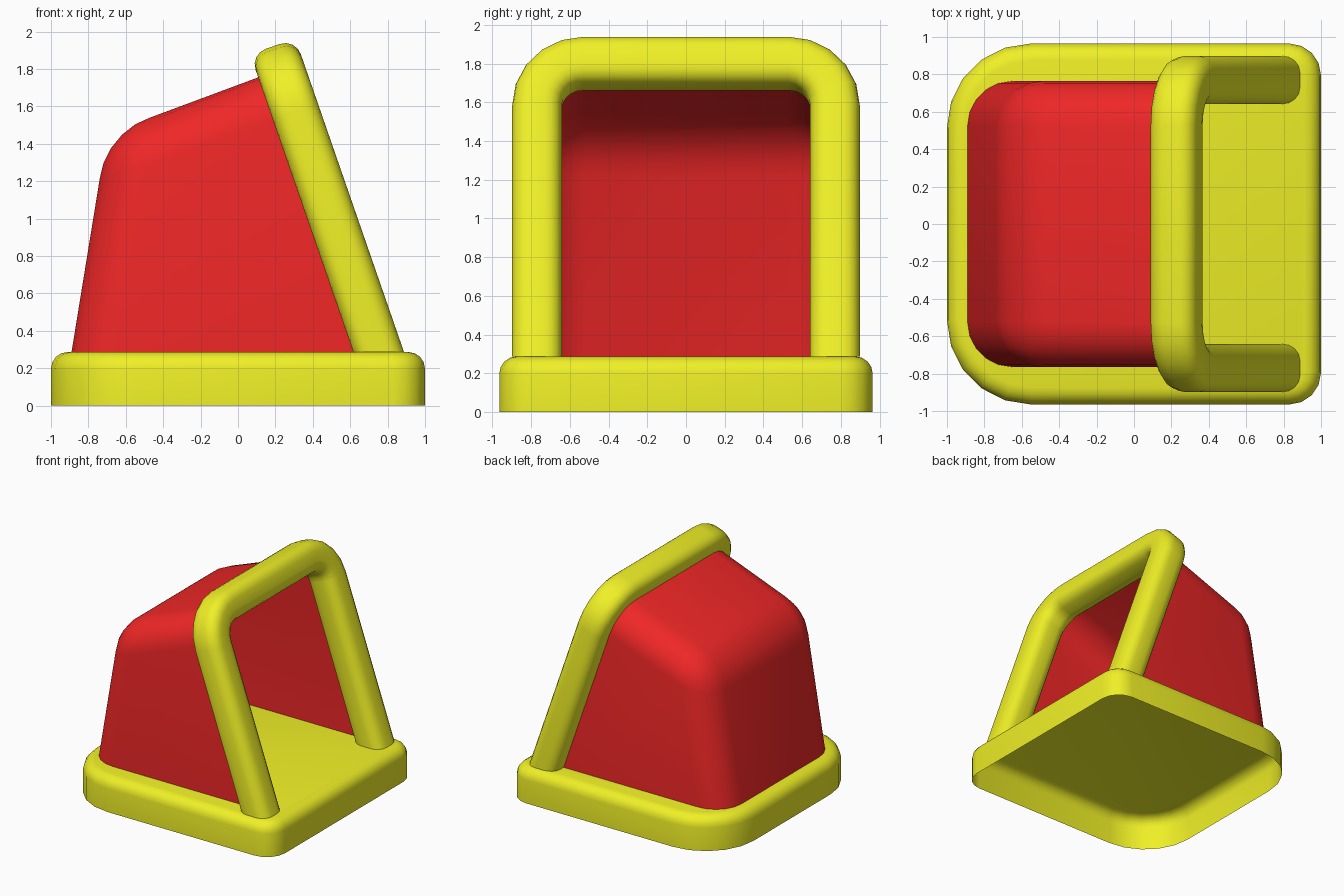
import bpy, bmesh
from math import sin, cos, pi, atan2, tan, radians
from mathutils import Vector

if "Cube" in bpy.data.objects:
    bpy.data.objects.remove(bpy.data.objects["Cube"])

DECK = 0.287  # height of the tray top


def material(name, color):
    m = bpy.data.materials.new(name)
    m.diffuse_color = color
    m.use_nodes = True
    m.node_tree.nodes["Principled BSDF"].inputs["Base Color"].default_value = m.diffuse_color
    return m


yellow = material("yellow", (0.87, 0.87, 0.02, 1))
red = material("red", (0.87, 0.02, 0.02, 1))


def finish(name, bm, mat, angle=50):
    bmesh.ops.recalc_face_normals(bm, faces=bm.faces)
    me = bpy.data.meshes.new(name)
    bm.to_mesh(me)
    bm.free()
    ob = bpy.data.objects.new(name, me)
    bpy.context.collection.objects.link(ob)
    me.materials.append(mat)
    bpy.ops.object.select_all(action='DESELECT')
    ob.select_set(True)
    bpy.context.view_layer.objects.active = ob
    bpy.ops.object.shade_smooth_by_angle(angle=radians(angle))
    return ob


def prism(profile, half_y):
    """Box made by extruding an x-z profile across y."""
    bm = bmesh.new()
    a, b = [[bm.verts.new((x, y, z)) for x, z in profile] for y in (-half_y, half_y)]
    n = len(profile)
    bm.faces.new(a)
    bm.faces.new(b[::-1])
    for i in range(n):
        j = (i + 1) % n
        bm.faces.new((a[j], a[i], b[i], b[j]))
    bmesh.ops.recalc_face_normals(bm, faces=bm.faces)
    return bm


def bevel(bm, test, radius, segments):
    edges = [e for e in bm.edges if test(e.verts[0].co, e.verts[1].co)]
    bmesh.ops.bevel(bm, geom=edges, offset=radius, offset_type='OFFSET',
                    segments=segments, profile=0.5, affect='EDGES')


def remove_faces(bm, test):
    bm.normal_update()
    bmesh.ops.delete(bm, geom=[f for f in bm.faces if test(f)], context='FACES')


# Tray: large rear corners, small front corners, rounded rim, open underneath
bm = prism([(-1, 0), (1, 0), (1, DECK), (-1, DECK)], 0.965)
upright = lambda a, b: abs(a.z - b.z) > 0.2
bevel(bm, lambda a, b: upright(a, b) and a.x < 0, 0.45, 5)
bevel(bm, lambda a, b: upright(a, b) and a.x > 0.9, 0.17, 4)
bevel(bm, lambda a, b: min(a.z, b.z) > DECK - 0.001, 0.09, 4)
remove_faces(bm, lambda f: f.normal.z < -0.9)
finish("base_tray", bm, yellow)

# Hood: rounded shell, open at the bottom and at the slanted front
FOOT, TOP = (0.752, DECK), (0.228, 1.80)
bm = prism([(-0.89, DECK), FOOT, TOP, (-0.70, 1.455)], 0.765)
on_front = lambda v: v.x > 0.2
bevel(bm, lambda a, b: not (a.z < 0.3 and b.z < 0.3)
      and not (on_front(a) and on_front(b)), 0.24, 5)
remove_faces(bm, lambda f: f.normal.z < -0.9 or f.normal.x > 0.8)
finish("hood", bm, red)

# Hoop: rounded-square section swept along a tilted arch
tilt = atan2(FOOT[0] - TOP[0], TOP[1] - FOOT[1])
up = Vector((-sin(tilt), 0, cos(tilt)))
normal = Vector((cos(tilt), 0, sin(tilt)))
across = Vector((0, 1, 0))
origin = Vector((FOOT[0], 0, FOOT[1]))
HALF_Y, BEND, HALF, ROUND = 0.77, 0.24, 0.128, 0.088
length = (TOP[1] - FOOT[1]) / cos(tilt)

section = []
for q in range(4):
    cx, cy = [(1, 1), (-1, 1), (-1, -1), (1, -1)][q]
    for k in range(5):
        t = (q + k / 4) * pi / 2
        section.append(((HALF - ROUND) * cx + ROUND * cos(t),
                        (HALF - ROUND) * cy + ROUND * sin(t)))

# path stations: (y, distance up, direction angle of the outside)
stations = [(HALF_Y, 0, 0)]
for side in (1, -1):
    for k in range(6):
        t = k / 5 * pi / 2 + (0 if side > 0 else pi / 2)
        stations.append((side * (HALF_Y - BEND) + BEND * cos(t),
                         length - BEND + BEND * sin(t), t))
stations.append((-HALF_Y, 0, pi))

bm = bmesh.new()
rings = []
for y, s, t in stations:
    out = across * cos(t) + up * sin(t)
    ring = []
    for a, b in section:
        p = origin + across * y + up * s + out * a + normal * b
        if s == 0:  # cut the foot level with the tray
            p -= up * (b * tan(tilt))
        ring.append(bm.verts.new(p))
    rings.append(ring)
for r0, r1 in zip(rings, rings[1:]):
    for i in range(len(section)):
        j = (i + 1) % len(section)
        bm.faces.new((r0[i], r0[j], r1[j], r1[i]))
finish("hoop", bm, yellow)
